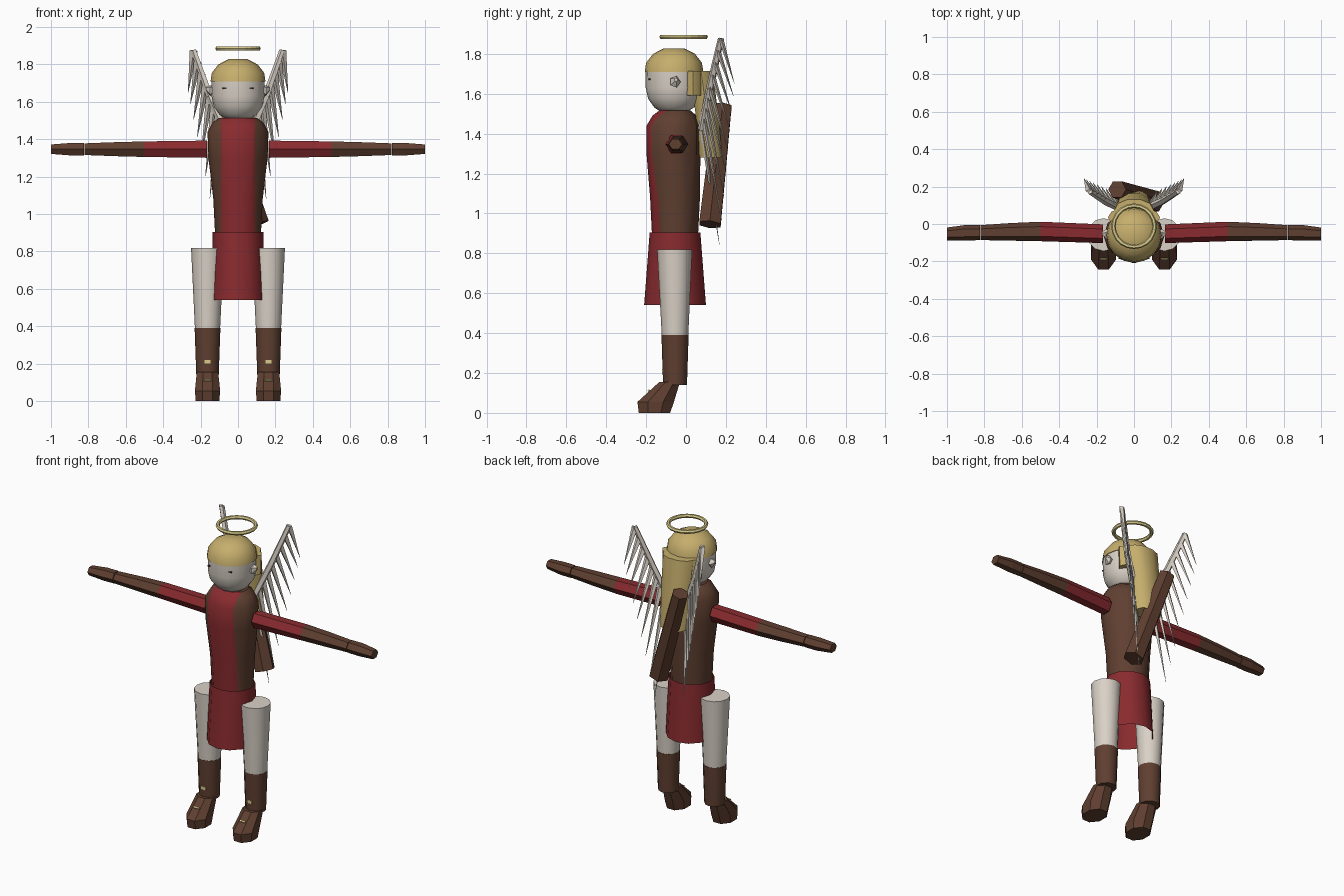
import bpy, bmesh
from math import sin, cos, pi, radians
from mathutils import Vector

cube = bpy.data.objects.get("Cube")
if cube:
    bpy.data.objects.remove(cube, do_unlink=True)


def material(name, rgb):
    m = bpy.data.materials.new(name)
    m.use_nodes = True
    m.diffuse_color = (*rgb, 1)
    m.node_tree.nodes["Principled BSDF"].inputs["Base Color"].default_value = (*rgb, 1)
    return m


RED = material("deep red cloth", (0.25, 0.024, 0.028))
BROWN = material("brown leather", (0.115, 0.05, 0.03))
PALE = material("pale cream", (0.70, 0.64, 0.57))
HAIR = material("blond hair", (0.56, 0.42, 0.15))
GOLD = material("pale gold", (0.70, 0.60, 0.26))
DARK = material("dark eyes", (0.04, 0.03, 0.025))
X, Y, Z = Vector((1, 0, 0)), Vector((0, 1, 0)), Vector((0, 0, 1))


def finish(name, bm, mats, smooth):
    bmesh.ops.recalc_face_normals(bm, faces=bm.faces)
    me = bpy.data.meshes.new(name)
    bm.to_mesh(me)
    bm.free()
    for m in mats:
        me.materials.append(m)
    ob = bpy.data.objects.new(name, me)
    bpy.context.collection.objects.link(ob)
    if smooth:
        bpy.ops.object.select_all(action='DESELECT')
        ob.select_set(True)
        bpy.context.view_layer.objects.active = ob
        bpy.ops.object.shade_smooth_by_angle(angle=radians(smooth))
    return ob


def loft_mesh(bm, rings, n, u=X, v=Y, caps=True, turn=0.0):
    """Skin a row of ellipses, each (centre, radius along u, radius along v)."""
    loops = []
    for c, ru, rv in rings:
        angles = [2 * pi * (i + turn) / n for i in range(n)]
        loops.append([bm.verts.new(Vector(c) + u * ru * cos(a) + v * rv * sin(a)) for a in angles])
    for a, b in zip(loops, loops[1:]):
        for i in range(n):
            j = (i + 1) % n
            bm.faces.new((a[i], a[j], b[j], b[i]))
    if caps:
        bm.faces.new(loops[0])
        bm.faces.new(loops[-1])


def loft(name, rings, n, mat, u=X, v=Y, caps=True, turn=0.0, smooth=0):
    bm = bmesh.new()
    loft_mesh(bm, rings, n, u, v, caps, turn)
    return finish(name, bm, [mat], smooth)


def rod(bm, a, b, ra, rb, n, flat=1.0):
    """Tapered bar between two points."""
    a, b = Vector(a), Vector(b)
    d = (b - a).normalized()
    u = d.cross(Y).normalized()
    loft_mesh(bm, [(a, ra, ra * flat), (b, rb, rb * flat)], n, u, d.cross(u))


def plate(name, centre, size, mat, tilt=0.0):
    bpy.ops.mesh.primitive_cube_add(size=1, location=centre, rotation=(tilt, 0, 0))
    ob = bpy.context.object
    ob.name, ob.scale = name, size
    ob.data.materials.append(mat)


# Torso with a red front panel cut into the brown jerkin
bm = bmesh.new()
loft_mesh(bm, [((0, -.055, .88), .122, .115), ((0, -.055, 1.08), .132, .125),
               ((0, -.063, 1.3), .158, .135), ((0, -.063, 1.44), .163, .135),
               ((0, -.058, 1.49), .135, .11), ((0, -.055, 1.515), .10, .08)], 12)
for px in (-.09, .09):
    bmesh.ops.bisect_plane(bm, geom=bm.verts[:] + bm.edges[:] + bm.faces[:],
                           plane_co=(px, 0, 0), plane_no=X)
for f in bm.faces:
    c = f.calc_center_median()
    f.material_index = 1 if abs(c.x) < .09 and c.y < -.1 else 0
finish("torso", bm, [BROWN, RED], 35)

# Open skirt
loft("skirt", [((0, -.055, .54), .145, .155), ((0, -.055, .905), .135, .127)],
     12, RED, caps=False, smooth=35)

# Head, hair cap, side hair and long back hair
HY = -.06
loft("head", [((0, HY, 1.505), .06, .06), ((0, HY, 1.53), .098, .098),
              ((0, HY, 1.575), .13, .13), ((0, HY, 1.63), .141, .142),
              ((0, HY, 1.72), .142, .143)], 16, PALE, smooth=35)
loft("hair_cap", [((0, HY, 1.708), .147, .147), ((0, HY, 1.755), .14, .14),
                  ((0, HY, 1.8), .105, .105), ((0, HY, 1.828), .05, .05)],
     16, HAIR, smooth=35)
loft("side_hair", [((0, .035, 1.59), .135, .06), ((0, .035, 1.715), .14, .06)],
     12, HAIR, smooth=35)
loft("back_hair", [((0, .125, 1.28), .085, .06), ((0, .105, 1.5), .095, .06),
                   ((0, .075, 1.715), .105, .06)], 10, HAIR, smooth=40)

# Halo
bpy.ops.mesh.primitive_torus_add(major_segments=20, minor_segments=6, major_radius=.11,
                                 minor_radius=.012, location=(0, -.012, 1.885))
bpy.context.object.name = "halo"
bpy.context.object.data.materials.append(GOLD)

# Quiver slung across the back
bm = bmesh.new()
rod(bm, (.105, .12, .945), (-.09, .185, 1.54), .062, .05, 6)
finish("quiver", bm, [BROWN], 0)

for s, side in ((1, "left"), (-1, "right")):
    # Arm: red sleeve, brown bracer, gloved hand
    def arm(part, stations, mat):
        loft(side + "_" + part, [((s * x, y, 1.347), ry, rz) for x, y, ry, rz in stations],
             6, mat, u=Y, v=Z)
    arm("sleeve", [(.165, -.052, .05, .053), (.5, -.04, .052, .048)], RED)
    arm("bracer", [(.5, -.04, .052, .048), (.66, -.042, .047, .043), (.82, -.046, .04, .036)], BROWN)
    arm("hand", [(.824, -.046, .04, .038), (.9, -.047, .042, .038), (1, -.053, .034, .029)], BROWN)

    # Leg: stocking, boot shaft, foot
    lx = s * .163
    loft(side + "_stocking", [((lx, -.055, .38), .067, .066), ((lx, -.057, .82), .088, .088)],
         12, PALE, smooth=35)
    loft(side + "_boot_shaft", [((lx, -.055, .14), .06, .06), ((lx, -.055, .39), .069, .068)],
         12, BROWN, smooth=35)
    loft(side + "_foot", [((lx, -.158, 0), .068, .085), ((lx, -.152, .055), .073, .099),
                          ((lx, -.082, .155), .062, .056)], 8, BROWN, turn=.5)
    plate(side + "_boot_buckle", (lx, -.116, .21), (.034, .008, .02), GOLD)
    plate(side + "_foot_buckle", (lx, -.187, .112), (.038, .008, .01), GOLD, radians(-50))

    # Eye and ear
    plate(side + "_eye", (s * .07, -.183, 1.672), (.028, .008, .007), DARK)
    loft(side + "_ear", [((s * .125, -.055, 1.66), .02, .022), ((s * .15, -.055, 1.66), .028, .03),
                         ((s * .17, -.05, 1.67), .008, .01)], 5, PALE, u=Y, v=Z)

    # Wing: two bones and a fan of hanging feathers
    root, bend, peak = (Vector((s * x, y, z)) for x, y, z in
                        ((.06, .08, 1.42), (.15, .12, 1.63), (.237, .175, 1.875)))
    low_tip, high_tip = Vector((s * .1, .168, .84)), Vector((s * .267, .243, 1.65))
    bm = bmesh.new()
    rod(bm, root, bend, .022, .02, 5)
    rod(bm, bend, peak, .02, .016, 5)
    count = 9
    for i in range(count):
        t = i / (count - 1)
        start = root.lerp(bend, 2 * t) if t < .5 else bend.lerp(peak, 2 * t - 1)
        tip = low_tip.lerp(high_tip, 1 - (1 - t) ** 1.25)
        rod(bm, start, tip, .021, .001, 4, .6)
    finish(side + "_wing", bm, [PALE], 0)
